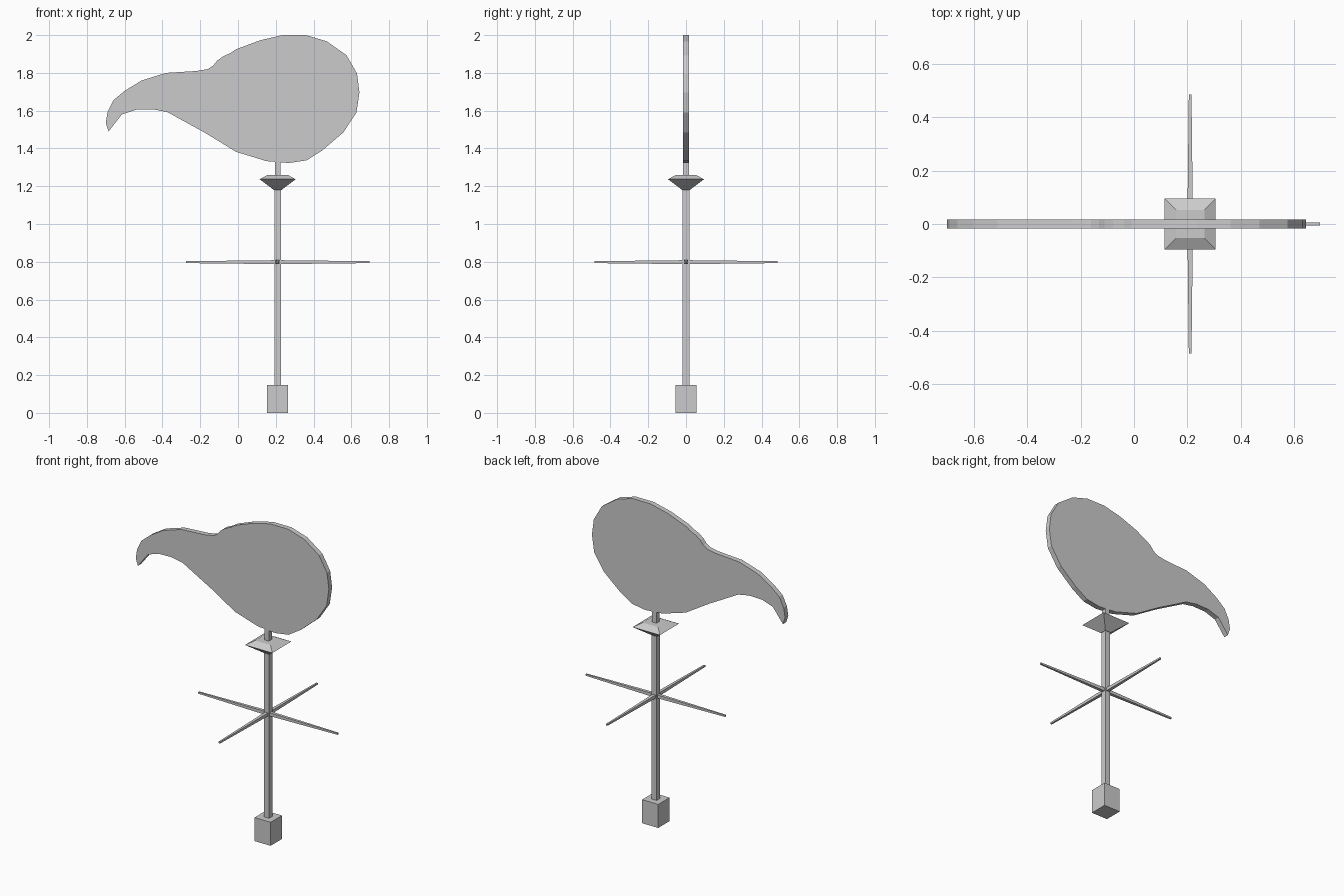
import bpy, math
from mathutils import Matrix

if "Cube" in bpy.data.objects:
    bpy.data.objects.remove(bpy.data.objects["Cube"])

CX = 0.21  # pole axis


def make(name, verts, faces):
    me = bpy.data.meshes.new(name)
    me.from_pydata(verts, [], faces)
    ob = bpy.data.objects.new(name, me)
    bpy.context.collection.objects.link(ob)
    return ob


def square_loft(name, rings):
    """Square sections (z, half width) stacked along z and capped."""
    verts = [(sx * h, sy * h, z) for z, h in rings
             for sx, sy in ((-1, -1), (1, -1), (1, 1), (-1, 1))]
    faces = [(3, 2, 1, 0)]
    for r in range(len(rings) - 1):
        a = r * 4
        faces += [(a + i, a + (i + 1) % 4, a + 4 + (i + 1) % 4, a + 4 + i) for i in range(4)]
    n = len(verts)
    faces.append((n - 4, n - 3, n - 2, n - 1))
    ob = make(name, verts, faces)
    ob.location.x = CX
    return ob


# Base block, pole, thinner neck and collar
square_loft("base_block", [(0, 0.056), (0.148, 0.056)])
square_loft("pole", [(0.14, 0.018), (1.2, 0.018)])
square_loft("neck", [(1.2, 0.015), (1.36, 0.015)])
square_loft("collar", [(1.18, 0.02), (1.237, 0.095), (1.26, 0.053)])

# Four tapered direction arms
for i in range(4):
    arm = square_loft(f"direction_arm_{i + 1}", [(0, 0.0105), (0.485, 0.005)])
    arm.data.transform(Matrix.Rotation(i * math.pi / 2, 4, 'Z') @ Matrix.Rotation(math.pi / 2, 4, 'Y'))
    arm.location.z = 0.798

# Flat bird-head vane, outline in x and z
outline = [
    (-0.685, 1.49), (-0.615, 1.58), (-0.54, 1.605), (-0.45, 1.607), (-0.375, 1.593),
    (-0.17, 1.48), (-0.01, 1.382), (0.15, 1.333), (0.27, 1.323), (0.363, 1.337),
    (0.447, 1.39), (0.558, 1.485), (0.627, 1.59), (0.643, 1.697), (0.63, 1.797),
    (0.575, 1.893), (0.47, 1.967), (0.36, 2.0), (0.235, 2.0), (0.115, 1.972),
    (-0.01, 1.925), (-0.04, 1.905), (-0.078, 1.888), (-0.11, 1.865), (-0.13, 1.84),
    (-0.16, 1.82), (-0.22, 1.81), (-0.38, 1.80), (-0.51, 1.76), (-0.60, 1.705),
    (-0.66, 1.655), (-0.69, 1.595), (-0.70, 1.535)]
n, t = len(outline), 0.016
verts = [(x, -t, z) for x, z in outline] + [(x, t, z) for x, z in outline]
faces = [tuple(range(n)), tuple(range(2 * n - 1, n - 1, -1))]
faces += [((i + 1) % n, i, n + i, n + (i + 1) % n) for i in range(n)]
make("bird_head_vane", verts, faces)
